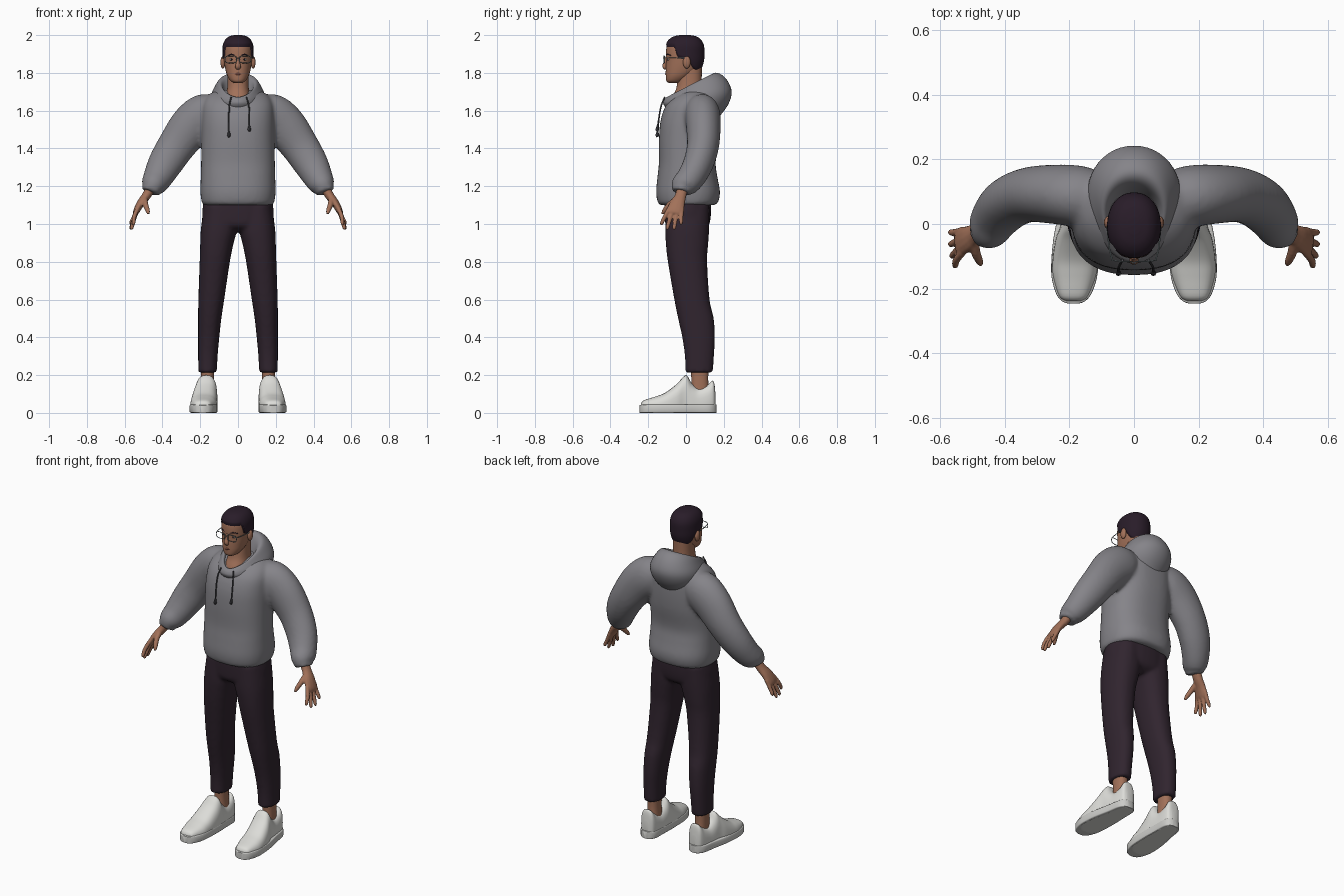
import bpy, bmesh, math
from mathutils import Vector


def material(name, r, g, b):
    m = bpy.data.materials.new(name)
    m.diffuse_color = (r, g, b, 1)
    return m


GREY = material("hoodie_grey", .235, .23, .25)
CORD = material("cord_grey", .07, .07, .08)
PANTS = material("dark_plum", .030, .018, .028)
SKIN = material("skin", .36, .165, .10)
LIP = material("lip", .24, .085, .06)
HAIR = material("hair", .022, .012, .022)
SHOE = material("shoe_white", .72, .72, .69)
SOLE = material("sole_white", .60, .60, .58)
FRAME = material("frame_grey", .22, .27, .28)
EYE = material("eye_white", .55, .52, .48)


def spline(rows, k):
    """Catmull-Rom interpolation of equal-length rows."""
    out = []
    for i in range(len(rows) - 1):
        a, b = rows[max(i - 1, 0)], rows[i]
        c, d = rows[i + 1], rows[min(i + 2, len(rows) - 1)]
        for j in range(k):
            t = j / k
            out.append([.5 * (2 * q + (r - p) * t + (2 * p - 5 * q + 4 * r - s) * t * t
                              + (3 * q - p - 3 * r + s) * t ** 3) for p, q, r, s in zip(a, b, c, d)])
    return out + [list(rows[-1])]


def oval(n, p):
    """Unit superellipse."""
    f = lambda v: math.copysign(abs(v) ** (2 / p), v)
    return [(f(math.cos(2 * math.pi * i / n)), f(math.sin(2 * math.pi * i / n))) for i in range(n)]


def slices(rows, k=4, n=32, p=2.3):
    """Horizontal sections from (z, x0, x1, y0, y1)."""
    return [[Vector(((x0 + x1) / 2 + u * (x1 - x0) / 2, (y0 + y1) / 2 + v * (y1 - y0) / 2, z))
             for u, v in oval(n, p)] for z, x0, x1, y0, y1 in spline(rows, k)]


def tube(rows, k=4, n=12):
    """Sections across a path of (x, y, z, half thickness, half breadth)."""
    rows = spline(rows, k)
    out = []
    for i, r in enumerate(rows):
        t = (Vector(rows[min(i + 1, len(rows) - 1)][:3]) - Vector(rows[max(i - 1, 0)][:3])).normalized()
        u = Vector((0, 0, 1)) if abs(t.y) > .8 else Vector((0, 1, 0))
        u = (u - t * u.dot(t)).normalized()
        v = t.cross(u)
        out.append([Vector(r[:3]) + v * (a * r[3]) + u * (b * r[4]) for a, b in oval(n, 2)])
    return out


def lengthwise(rows, p, k=5, n=28):
    """Upright sections from (y, centre x, half width, z0, z1)."""
    return [[Vector((cx + u * w, y, max(0, (z0 + z1) / 2 + v * (z1 - z0) / 2))) for u, v in oval(n, p)]
            for y, cx, w, z0, z1 in spline(rows, k)]


def build(name, lofts, mat, side=1, voxel=0, smooth=3):
    bm = bmesh.new()
    for rings in lofts:
        vs = [[bm.verts.new((c.x * side, c.y, c.z)) for c in ring] for ring in rings]
        n = len(vs[0])
        for a, b in zip(vs, vs[1:]):
            for i in range(n):
                bm.faces.new((a[i], a[(i + 1) % n], b[(i + 1) % n], b[i]))
        bm.faces.new(vs[0])
        bm.faces.new(vs[-1])
    bmesh.ops.recalc_face_normals(bm, faces=bm.faces)
    me = bpy.data.meshes.new(name)
    bm.to_mesh(me)
    bm.free()
    ob = bpy.data.objects.new(name, me)
    bpy.context.collection.objects.link(ob)
    me.materials.append(mat)
    if voxel:
        m = ob.modifiers.new("blend", 'REMESH')
        m.mode, m.voxel_size, m.use_smooth_shade = 'VOXEL', voxel, True
        m = ob.modifiers.new("soften", 'SMOOTH')
        m.factor, m.iterations = .5, smooth
    return ob


def ball(name, c, r, mat):
    rows = [(c[2] - r[2] * math.cos(a), ) + tuple(
        v for i in (0, 1) for v in (c[i] - r[i] * math.sin(a), c[i] + r[i] * math.sin(a)))
        for a in [.05 + (math.pi - .1) * i / 10 for i in range(11)]]
    return build(name, [slices(rows, 1, 16, 2)], mat)


def sym(rows):
    """(z, half width, y0, y1) to horizontal section rows."""
    return [(z, -w, w, y0, y1) for z, w, y0, y1 in rows]


# Hoodie: torso and sleeves blended together
torso = slices(sym([(1.10, .18, -.135, .15), (1.115, .192, -.15, .17), (1.17, .199, -.158, .18),
                    (1.25, .197, -.151, .166), (1.33, .195, -.143, .157), (1.45, .194, -.143, .176),
                    (1.55, .193, -.134, .182), (1.63, .187, -.105, .178), (1.68, .16, -.055, .16),
                    (1.71, .11, 0, .14)]), n=48, p=2.4)
sleeve = [(.10, .07, 1.60, .08, .085), (.17, .085, 1.578, .115, .095), (.245, .092, 1.52, .115, .092),
          (.325, .09, 1.415, .101, .085), (.385, .065, 1.32, .092, .08), (.425, .025, 1.245, .078, .074),
          (.448, -.012, 1.205, .066, .068), (.455, -.02, 1.19, .054, .058), (.464, -.026, 1.168, .05, .052)]
sleeves = [tube(sleeve, 5, 24)]
sleeves.append([[Vector((-c.x, c.y, c.z)) for c in r] for r in sleeves[0]])
build("hoodie_body", [torso] + sleeves, GREY, voxel=.011, smooth=5)

# Folded-down hood: a tilted collar that rolls over into the neck
hood = []
for yf, zf, yb, zb, rx in spline([(-.095, 1.60, .17, 1.56, .12), (-.12, 1.635, .222, 1.63, .15),
                                  (-.118, 1.655, .242, 1.70, .152), (-.108, 1.667, .215, 1.765, .13),
                                  (-.097, 1.672, .168, 1.80, .108), (-.087, 1.662, .13, 1.785, .09),
                                  (-.08, 1.64, .10, 1.72, .078), (-.06, 1.61, .09, 1.66, .06)], 4):
    ring = []
    for u, v in oval(48, 2.1):
        f = (v + 1) / 2
        ring.append(Vector((u * rx * (1 - .3 * (1 - f) ** 2), yf + (yb - yf) * f, zf + (zb - zf) * f ** .9)))
    hood.append(ring)
build("hood", [hood], GREY)

# Drawstrings with tips
for name, x, z in (("left_cord", -.048, 1.485), ("right_cord", .06, 1.515)):
    path = [(x * .75, -.112, 1.672, .004, .004), (x * .95, -.13, 1.63, .004, .004),
            (x, -.142, 1.57, .004, .004), (x, -.15, z, .004, .004)]
    tip = [(x, -.15, z + .005, .005, .005), (x, -.152, z - .015, .009, .009), (x, -.15, z - .025, .005, .005)]
    build(name, [tube(path, n=8), tube(tip, n=8)], CORD)

# Trousers: hips and two legs blended together
hips = slices(sym([(1.14, .18, -.112, .132), (1.05, .19, -.113, .132), (.99, .175, -.105, .12), (.96, .09, -.06, .08)]))
leg_rows = [(1.10, .01, .18, -.105, .125), (.98, .004, .196, -.11, .123), (.9, .023, .2, -.107, .118),
            (.8, .043, .203, -.096, .112), (.6, .073, .21, -.062, .125), (.5, .088, .211, -.042, .147),
            (.4, .099, .211, -.02, .153), (.3, .108, .211, -.006, .148), (.213, .112, .21, -.003, .142)]
legs = [slices(leg_rows), slices([(z, -b, -a, c, d) for z, a, b, c, d in leg_rows])]
build("trousers", [hips] + legs, PANTS, voxel=.011, smooth=3)

for s, side in ((1, "right"), (-1, "left")):
    # Ankle
    build(side + "_ankle", [slices([(.06, .12, .195, .02, .13), (.16, .128, .195, .028, .118),
                                    (.25, .125, .197, .025, .12)])], SKIN, s)
    # Shoe: sole slab and upper
    build(side + "_sole", [lengthwise(
        [(-.246, .187, .018, 0, .04), (-.237, .187, .038, 0, .043), (-.21, .186, .057, 0, .045),
         (-.15, .184, .072, 0, .046), (-.05, .179, .071, 0, .046), (.05, .17, .06, 0, .046),
         (.12, .165, .053, 0, .046), (.15, .163, .037, 0, .046), (.161, .163, .016, 0, .044)], 9)], SOLE, s)
    build(side + "_shoe_upper", [lengthwise(
        [(-.238, .187, .025, .01, .05), (-.222, .187, .045, .005, .067), (-.16, .184, .067, -.03, .087),
         (-.11, .182, .07, -.04, .107), (-.05, .176, .067, -.05, .152), (-.015, .17, .061, -.06, .19),
         (.005, .168, .058, -.06, .198), (.03, .167, .056, -.05, .158), (.065, .165, .053, -.04, .132),
         (.11, .163, .049, -.03, .145), (.138, .162, .043, -.02, .17), (.15, .162, .034, 0, .155),
         (.156, .162, .018, .02, .10)], 2.7)], SHOE, s)
    # Hand: palm, four fingers and thumb
    palm = [(.45, -.015, 1.21, .027, .032), (.485, -.028, 1.15, .024, .03), (.515, -.045, 1.11, .021, .04),
            (.538, -.058, 1.068, .017, .045), (.545, -.062, 1.052, .01, .04)]
    parts = [tube(palm)]
    for y0, y1, z1, x1 in ((-.094, -.128, .995, .553), (-.071, -.098, .972, .562),
                           (-.047, -.062, .972, .566), (-.025, -.026, .998, .566)):
        parts.append(tube([(.53, y0 + .006, 1.085, .012, .011), (.549, (y0 + y1) / 2, (1.07 + z1) / 2 + .008, .0115, .0115),
                           (x1, y1, z1 + .01, .010, .010), (x1, y1 - .001, z1 - .002, .005, .005)]))
    parts.append(tube([(.495, -.04, 1.14, .016, .016), (.49, -.085, 1.105, .015, .015),
                       (.478, -.115, 1.07, .012, .012), (.473, -.126, 1.052, .006, .006)]))
    build(side + "_hand", parts, SKIN, s, voxel=.005, smooth=2)
    # Ear, eye, brow
    ball(side + "_ear", (s * .08, .004, 1.856), (.013, .02, .033), SKIN)
    ball(side + "_eye", (s * .033, -.0905, 1.871), (.013, .008, .0055), EYE)
    ball(side + "_pupil", (s * .033, -.0955, 1.871), (.005, .004, .005), HAIR)
    build(side + "_brow", [tube([(.014, -.102, 1.893, .003, .003), (.035, -.0955, 1.898, .004, .004),
                                 (.055, -.079, 1.892, .002, .003)], n=8)], HAIR, s)
    # Glasses: rim and temple
    rim = [(.038 + .03 * u, -.116 + .12 * max(0, .03 * u), 1.871 + .019 * v, .0022, .0022) for u, v in oval(20, 3.2)]
    arm = [(.067, -.112, 1.88, .0022, .0022), (.077, -.07, 1.88, .0022, .0022), (.084, .0, 1.878, .0022, .0022)]
    build(side + "_glasses", [tube(rim + rim[:1], 1, 6), tube(arm, n=6)], FRAME, s)
build("glasses_bridge", [tube([(-.009, -.116, 1.875, .002, .002), (0, -.121, 1.879, .002, .002),
                               (.009, -.116, 1.875, .002, .002)], n=6)], FRAME)

# Neck and head
build("neck", [slices(sym([(1.60, .075, -.08, .09), (1.66, .068, -.078, .09), (1.71, .058, -.054, .085),
                           (1.76, .055, -.045, .083), (1.83, .056, -.04, .085)]))], SKIN)
head_rows = sym([(1.747, .022, -.092, -.03), (1.758, .04, -.104, -.01), (1.785, .057, -.107, .03),
                 (1.82, .067, -.107, .07), (1.86, .073, -.105, .086), (1.90, .075, -.106, .089),
                 (1.94, .074, -.102, .088), (1.968, .063, -.087, .075), (1.985, .044, -.062, .052),
                 (1.992, .018, -.03, .02)])
build("head", [slices(head_rows, 5, 40, 2.2)], SKIN)
build("nose", [tube([(0, -.103, 1.885, .008, .006), (0, -.109, 1.86, .009, .008), (0, -.114, 1.838, .014, .012),
                     (0, -.111, 1.826, .014, .009), (0, -.105, 1.82, .008, .004)], n=14)], SKIN)
build("lips", [tube([(-.023, -.099, 1.793, .002, .003), (0, -.106, 1.794, .006, .005),
                     (.023, -.099, 1.793, .002, .003)], n=10)], LIP)

# Hair: shell that dips under the skin below the hairline
line = [(-.2, 1.942), (-.06, 1.938), (-.045, 1.885), (-.02, 1.875), (.015, 1.87), (.035, 1.83), (.06, 1.80), (.2, 1.79)]
shell = slices(head_rows, 8, 96, 2.2)
mid = Vector((0, -.005, 1.88))
for ring in shell:
    for c in ring:
        for (ya, za), (yb, zb) in zip(line, line[1:]):
            if ya <= c.y < yb:
                edge = za + (zb - za) * (c.y - ya) / (yb - ya)
        rise = max(-1, min(1, (c.z - edge) / .012))
        c += (c - mid).normalized() * (.0075 * rise + .001)
build("hair", [shell], HAIR)

# Smooth shading with sharp creases
bpy.ops.object.select_all(action='SELECT')
bpy.context.view_layer.objects.active = bpy.data.objects["head"]
bpy.ops.object.shade_smooth_by_angle(angle=math.radians(40))
